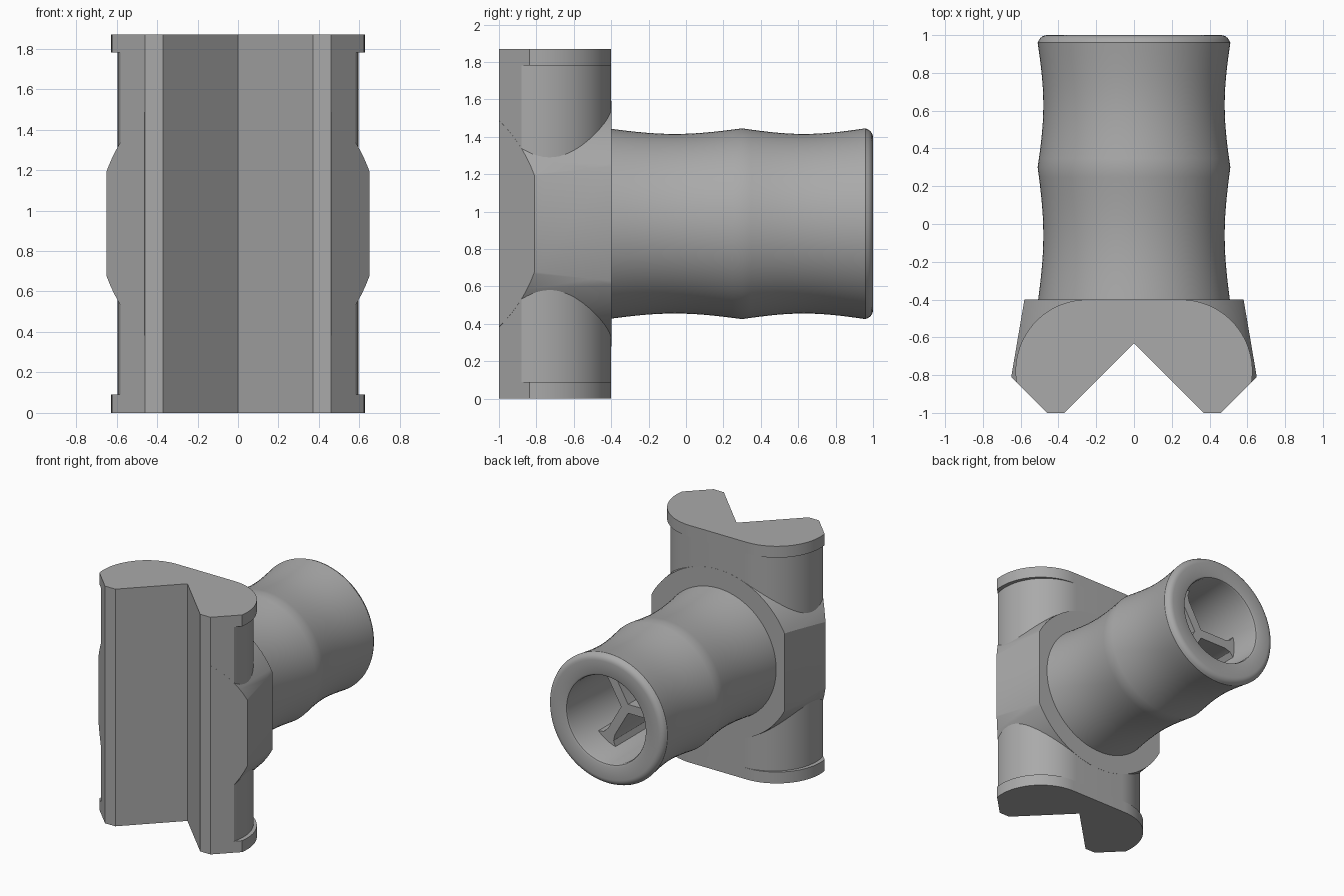
import bpy, bmesh, math
from mathutils import Vector

if "Cube" in bpy.data.objects:
    bpy.data.objects.remove(bpy.data.objects["Cube"], do_unlink=True)

HEIGHT = 1.87
MID = HEIGHT / 2      # height of the pipe axis
LIP = 0.09            # thickness of the end flanges

grey = bpy.data.materials.new("plain_grey")
grey.use_nodes = True
tone = (0.4, 0.4, 0.4, 1)
grey.diffuse_color = tone
grey.node_tree.nodes["Principled BSDF"].inputs["Base Color"].default_value = tone


def finish(name, bm, angle=30):
    bmesh.ops.recalc_face_normals(bm, faces=bm.faces)
    mesh = bpy.data.meshes.new(name)
    bm.to_mesh(mesh)
    bm.free()
    mesh.materials.append(grey)
    ob = bpy.data.objects.new(name, mesh)
    bpy.context.collection.objects.link(ob)
    smooth(ob, angle)
    return ob


def smooth(ob, angle=30):
    bpy.ops.object.select_all(action='DESELECT')
    ob.select_set(True)
    bpy.context.view_layer.objects.active = ob
    bpy.ops.object.shade_smooth_by_angle(angle=math.radians(angle))


def prism(name, outline, z0, z1):
    """Extrude a plan outline upwards."""
    bm = bmesh.new()
    face = bm.faces.new([bm.verts.new((x, y, z0)) for x, y in outline])
    up = bmesh.ops.extrude_face_region(bm, geom=[face])["geom"]
    verts = [v for v in up if isinstance(v, bmesh.types.BMVert)]
    bmesh.ops.translate(bm, verts=verts, vec=(0, 0, z1 - z0))
    return finish(name, bm)


def lathe(name, profile, steps=96):
    """Revolve (radius, y) points about the pipe axis."""
    bm = bmesh.new()
    verts = [bm.verts.new((r, y, MID)) for r, y in profile]
    edges = [bm.edges.new(pair) for pair in zip(verts, verts[1:])]
    bmesh.ops.spin(bm, geom=verts + edges, cent=(0, 0, MID), axis=(0, 1, 0),
                   angle=math.tau, steps=steps, use_duplicate=False)
    bmesh.ops.remove_doubles(bm, verts=bm.verts, dist=1e-4)
    return finish(name, bm)


def mirrored(half):
    return half + [(-x, y) for x, y in reversed(half) if x > 0]


def rounded_outline(cx, cy, r):
    """Plan with a V notch in front and rounded back corners."""
    # the arc starts where it crosses the 45 degree front chamfer
    offset = (1.46 - (cx - cy)) / math.sqrt(2)
    start = -math.pi / 4 + math.acos(offset / r)
    arc = [start + (math.pi / 2 - start) * i / 24 for i in range(25)]
    half = [(0, -0.63), (0.37, -1), (0.46, -1)]
    half += [(cx + r * math.cos(a), cy + r * math.sin(a)) for a in arc]
    return mirrored(half)


# Upright body and its two flanges
prism("body", rounded_outline(0.22, -0.775, 0.375), LIP, HEIGHT - LIP)
flange = rounded_outline(0.247, -0.78, 0.38)
prism("bottom_flange", flange, 0, LIP)
prism("top_flange", flange, HEIGHT - LIP, HEIGHT)

# Collar: a tapered round boss trimmed by drafted sides and front chamfers
sides = mirrored([(0, -0.5), (0.461, -1), (0.65, -0.81), (0.58, -0.399)])
collar = prism("collar", sides, 0.1, HEIGHT - 0.1)
boss = lathe("collar_cutter", [(0, -1.1), (0.73, -1.1), (0.645, -0.3), (0, -0.3)])
mod = collar.modifiers.new("trim", 'BOOLEAN')
mod.operation = 'INTERSECT'
mod.solver = 'EXACT'
mod.object = boss
bpy.context.view_layer.objects.active = collar
bpy.ops.object.modifier_apply(modifier=mod.name)
bpy.data.objects.remove(boss, do_unlink=True)
smooth(collar)

# Pipe: two waisted lengths, rounded end and a blind bore
BORE, FLOOR = 0.34, 0.3


def waist(y0, y1, r, dip, n=14):
    return [(r - dip * math.sin(math.pi * i / n), y0 + (y1 - y0) * i / n)
            for i in range(n + 1)]


profile = waist(-0.42, 0.3, 0.51, 0.03) + waist(0.3, 0.96, 0.51, 0.03)[1:]
profile += [(0.46 + 0.05 * math.cos(a), 0.95 + 0.05 * math.sin(a))
            for a in [math.pi / 2 * i / 6 for i in range(1, 7)]]
profile += [(BORE + 0.02, 1), (BORE + 0.006, 0.994), (BORE, 0.98), (BORE, FLOOR), (0, FLOOR)]
lathe("pipe", profile)

# Three spokes inside the bore, flared where they meet the wall
bm = bmesh.new()
for k in range(3):
    turn = math.pi / 3 + k * math.tau / 3
    along = Vector((math.cos(turn), 0, math.sin(turn)))
    across = Vector((-along.z, 0, along.x))
    half = [(0, 0.035), (0.25, 0.035), (0.3, 0.05), (0.34, 0.1)]
    plan = half + [(a, -b) for a, b in reversed(half)]
    face = bm.faces.new([bm.verts.new(Vector((0, 0.75, MID)) + along * a + across * b)
                         for a, b in plan])
    back = bmesh.ops.extrude_face_region(bm, geom=[face])["geom"]
    bmesh.ops.translate(bm, vec=(0, FLOOR - 0.76, 0),
                        verts=[v for v in back if isinstance(v, bmesh.types.BMVert)])
finish("bore_spokes", bm)
